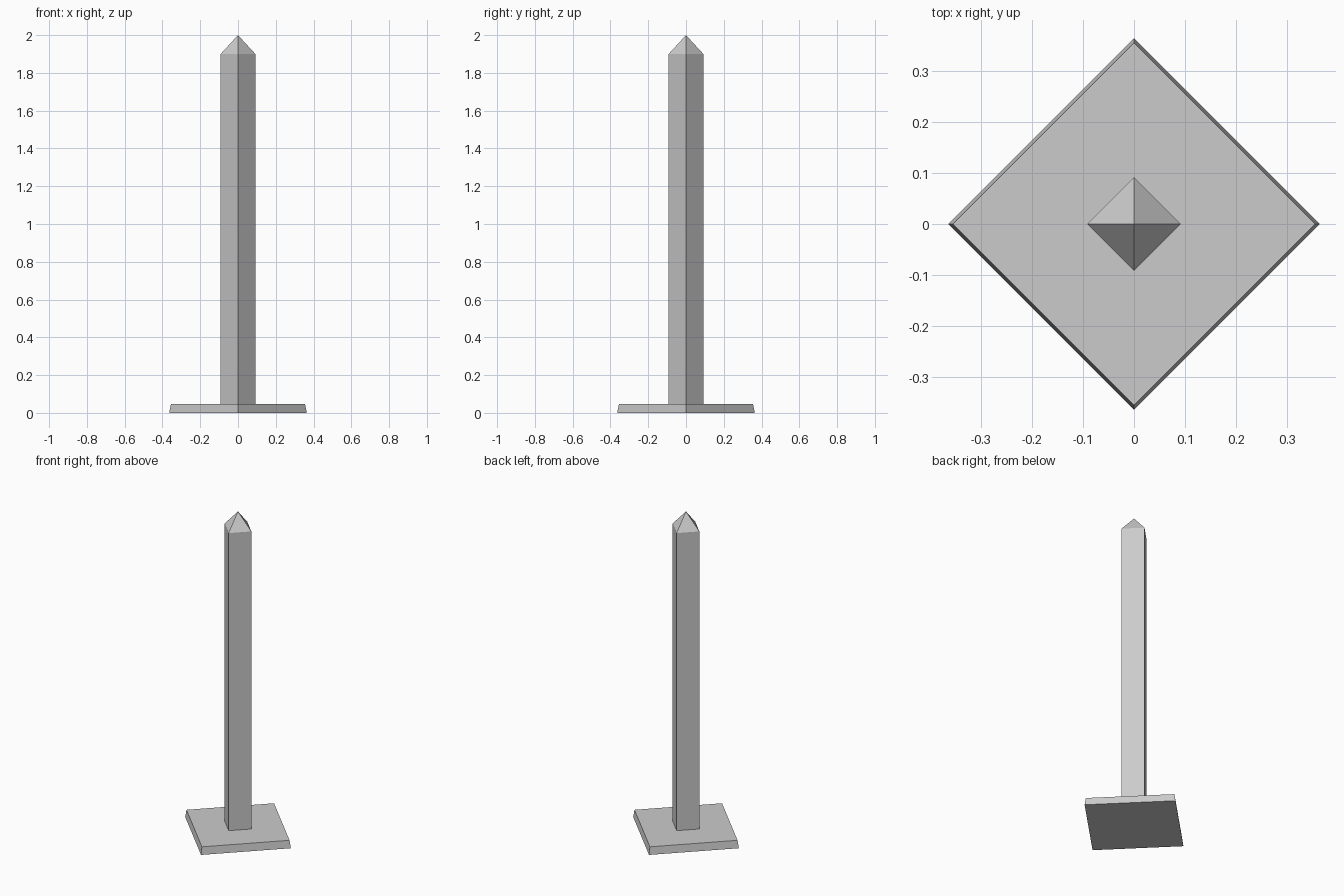
import bpy
from math import pi

if "Cube" in bpy.data.objects:
    bpy.data.objects.remove(bpy.data.objects["Cube"])


def square_part(name, r_bottom, r_top, z0, z1):
    """Four-sided frustum with its corners on the x and y axes."""
    bpy.ops.mesh.primitive_cone_add(vertices=4, radius1=r_bottom, radius2=r_top,
                                    depth=z1 - z0, location=(0, 0, (z0 + z1) / 2))
    ob = bpy.context.object
    ob.name = name
    ob.data.name = name
    return ob


# Bevelled base plate
square_part("base_plate", 0.364, 0.355, 0.0, 0.047)

# Tall square post
square_part("post", 0.092, 0.092, 0.047, 1.90)

# Pyramid point
square_part("pointed_cap", 0.092, 0.0, 1.90, 2.0)
